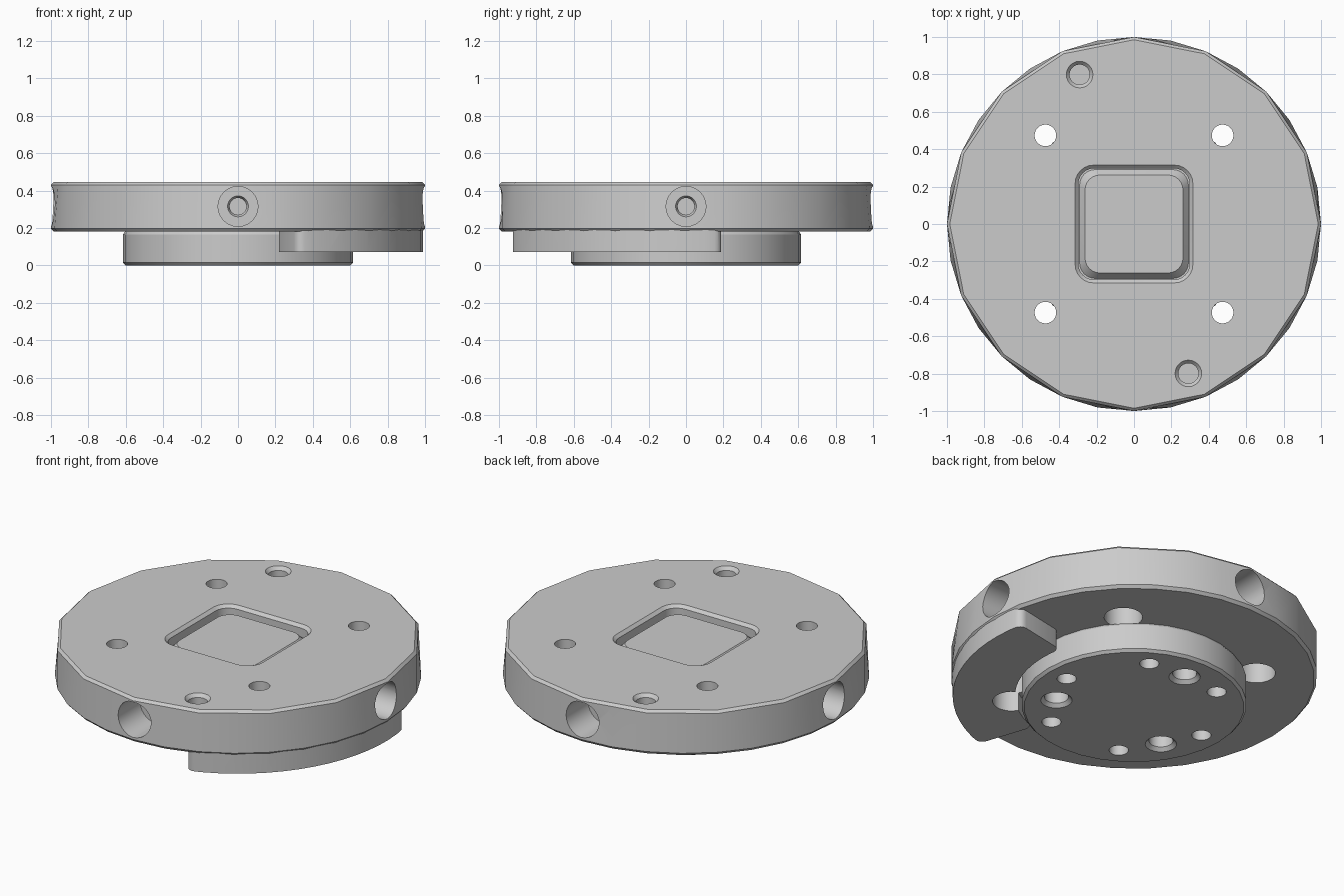
import bpy, bmesh
from math import sin, cos, pi, radians
from mathutils import Matrix, Vector

if "Cube" in bpy.data.objects:
    bpy.data.objects.remove(bpy.data.objects["Cube"])

GREY = (0.6, 0.6, 0.6, 1.0)
metal = bpy.data.materials.new("plain_grey_metal")
metal.use_nodes = True
metal.diffuse_color = GREY
for node in metal.node_tree.nodes:
    if node.type == "BSDF_PRINCIPLED":
        node.inputs["Base Color"].default_value = GREY


def make_object(name, bm, matrix=Matrix()):
    bmesh.ops.recalc_face_normals(bm, faces=bm.faces[:])
    bm.transform(matrix)
    mesh = bpy.data.meshes.new(name)
    bm.to_mesh(mesh)
    bm.free()
    mesh.materials.append(metal)
    ob = bpy.data.objects.new(name, mesh)
    bpy.context.collection.objects.link(ob)
    return ob


def loft(name, rings, matrix=Matrix()):
    """Skin a stack of equal-length rings and cap both ends."""
    bm = bmesh.new()
    loops = [[bm.verts.new(p) for p in ring] for ring in rings]
    n = len(loops[0])
    for a, b in zip(loops, loops[1:]):
        for i in range(n):
            j = (i + 1) % n
            bm.faces.new((a[i], a[j], b[j], b[i]))
    bm.faces.new(loops[0])
    bm.faces.new(loops[-1])
    return make_object(name, bm, matrix)


def circle(r, z, n=32, coarse=False):
    # a coarse ring has every second point pulled onto the half-count polygon
    pull = cos(2 * pi / n)
    return [Vector((r * k * cos(t), r * k * sin(t), z))
            for i in range(n)
            for t in [2 * pi * i / n]
            for k in [pull if coarse and i % 2 else 1]]


def lathe(name, profile, matrix=Matrix(), n=32):
    return loft(name, [circle(r, z, n) for r, z in profile], matrix)


def rounded_square(half, corner, z, steps=6):
    points = []
    for q in range(4):
        mid = pi / 4 + q * pi / 2
        c = half - corner
        centre = Vector((c if cos(mid) > 0 else -c, c if sin(mid) > 0 else -c, z))
        for s in range(steps + 1):
            t = q * pi / 2 + s * pi / 2 / steps
            points.append(centre + Vector((corner * cos(t), corner * sin(t), 0)))
    return points


def boolean(target, tool, operation="DIFFERENCE"):
    mod = target.modifiers.new("boolean", "BOOLEAN")
    mod.operation = operation
    mod.solver = "EXACT"
    mod.object = tool
    tool.hide_render = True
    bpy.context.view_layer.objects.active = target
    bpy.ops.object.modifier_apply(modifier=mod.name)
    bpy.data.objects.remove(tool)


def polar(r, degrees):
    t = radians(degrees)
    return Matrix.Translation((r * cos(t), r * sin(t), 0))


# Main disc: faceted upper rim, rounder lower rim
disc = loft("main_disc", [
    circle(0.985, 0.18), circle(1.0, 0.197),
    circle(1.0, 0.43, coarse=True), circle(0.985, 0.445, coarse=True)])

# Curved block hanging under the rim, with rounded corners
bm = bmesh.new()
SPAN, STEPS = 41.5, 16
angles = [radians(-30 - SPAN + 2 * SPAN * i / STEPS) for i in range(STEPS + 1)]
outer = [bm.verts.new((0.99 * cos(t), 0.99 * sin(t), 0.07)) for t in angles]
inner = [bm.verts.new((0.65 * cos(t), 0.65 * sin(t), 0.07)) for t in reversed(angles)]
bm.faces.new(outer + inner)
corners = [outer[0], outer[-1], inner[0], inner[-1]]
bmesh.ops.bevel(bm, geom=corners, offset=0.045, segments=4, profile=0.5,
                affect="VERTICES")
top = bmesh.ops.extrude_face_region(bm, geom=bm.faces[:])["geom"]
bmesh.ops.translate(bm, verts=[g for g in top if isinstance(g, bmesh.types.BMVert)],
                    vec=(0, 0, 0.122))
boolean(disc, make_object("rim_block", bm), "UNION")

# Square pocket in the top
boolean(disc, loft("pocket_cutter", [
    rounded_square(0.298, 0.085, 0.375), rounded_square(0.298, 0.085, 0.428),
    rounded_square(0.316, 0.10, 0.446), rounded_square(0.316, 0.10, 0.5)]))

# Four bolt holes, counterbored from below
for a in (45, 135, 225, 315):
    boolean(disc, lathe("bolt_cutter", [
        (0.105, 0), (0.105, 0.3), (0.058, 0.3), (0.058, 0.6)], polar(0.67, a), 24))

# Two chamfered dowel holes in the top
for a in (110, -70):
    boolean(disc, lathe("dowel_cutter", [
        (0.054, 0.3), (0.054, 0.425), (0.072, 0.446), (0.072, 0.5)], polar(0.85, a), 24))

# Four stepped radial holes in the side
for a in (0, 90, 180, 270):
    aim = (Matrix.Rotation(radians(a), 4, "Z") @ Matrix.Translation((0, 0, 0.315))
           @ Matrix.Rotation(pi / 2, 4, "Y"))
    boolean(disc, lathe("side_cutter", [
        (0.045, 0.6), (0.045, 0.76), (0.056, 0.78), (0.107, 0.78), (0.107, 1.2)],
        aim, 24))

# Raised pad with sloping sides inside the pocket
pad = loft("pocket_pad", [
    rounded_square(0.295, 0.085, 0.37), rounded_square(0.262, 0.08, 0.412)])

# Round boss underneath
boss = lathe("lower_boss", [(0.6, 0), (0.615, 0.015), (0.615, 0.165), (0.605, 0.18)])
for a in range(0, 360, 60):
    boolean(boss, lathe("small_cutter", [(0.053, -0.1), (0.053, 0.12)], polar(0.48, a), 20))
for a in (-30, 90, 210):
    boolean(boss, lathe("large_cutter", [
        (0.086, -0.1), (0.086, 0), (0.066, 0.02), (0.066, 0.13)], polar(0.43, a), 24))

# Smooth curved walls, keep edges crisp
for ob in (disc, pad, boss):
    bpy.ops.object.select_all(action="DESELECT")
    ob.select_set(True)
    bpy.context.view_layer.objects.active = ob
    bpy.ops.object.shade_smooth_by_angle(angle=radians(30))
